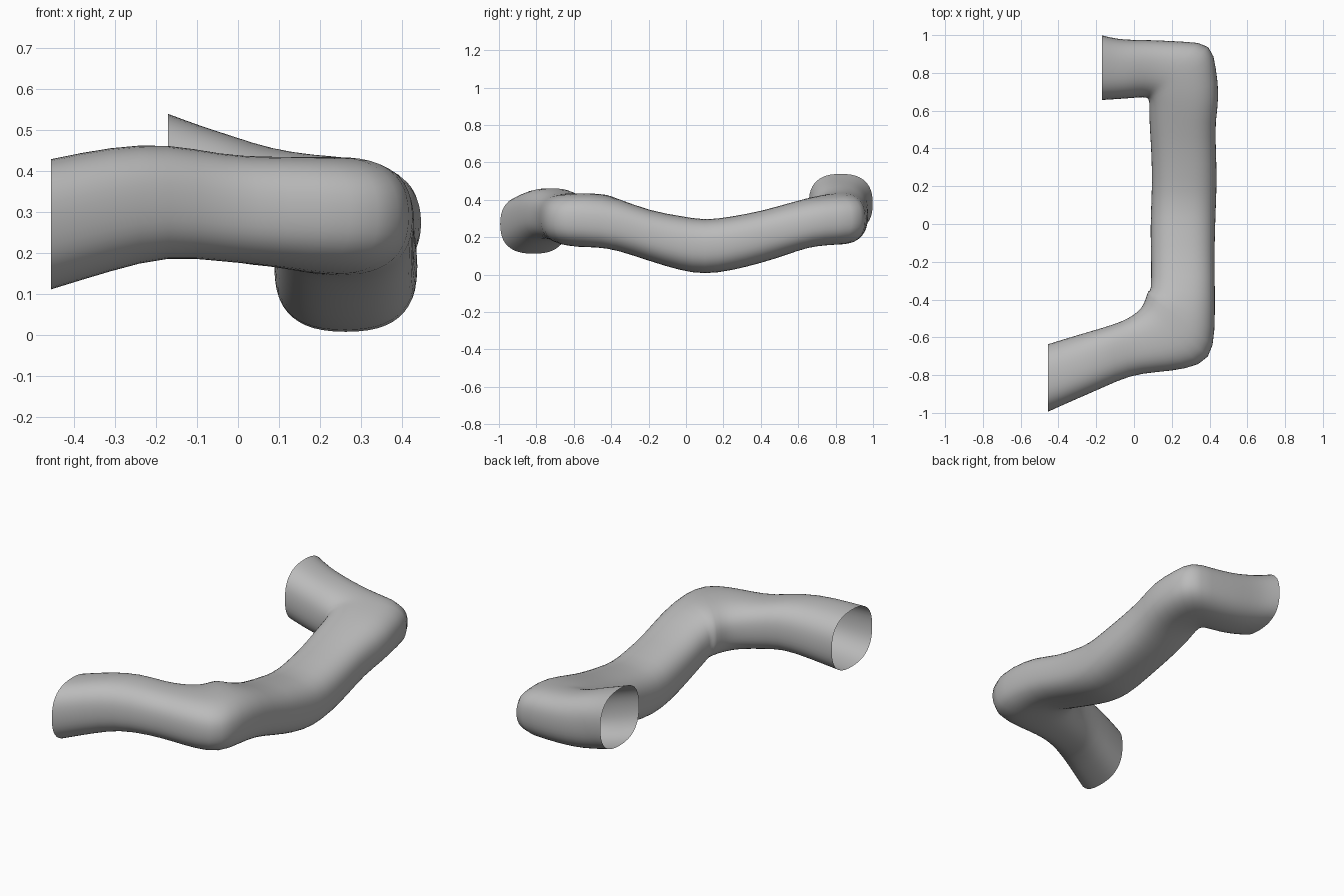
import bpy
import bmesh
import math
from mathutils import Vector

SIDES = 24
ROUNDNESS = 2.5

default_cube = bpy.data.objects.get("Cube")
if default_cube:
    bpy.data.objects.remove(default_cube, do_unlink=True)


def make_material(name, colour):
    material = bpy.data.materials.new(name)
    material.use_nodes = True
    material.diffuse_color = colour
    shader = material.node_tree.nodes["Principled BSDF"]
    shader.inputs["Base Color"].default_value = colour
    shader.inputs["Roughness"].default_value = 0.6
    return material


def rounded(value):
    """Superellipse component keeping its sign."""
    return math.copysign(abs(value) ** (2 / ROUNDNESS), value)


def section_points(outer, inner, low, high):
    """Rounded upright section spanning two plan points and two heights."""
    outer, inner = Vector(outer), Vector(inner)
    centre, half_width = (outer + inner) / 2, (outer - inner) / 2
    middle, half_height = (low + high) / 2, (high - low) / 2
    for i in range(SIDES):
        angle = math.tau * i / SIDES
        plan = centre + half_width * rounded(math.cos(angle))
        yield (plan.x, plan.y, middle + half_height * rounded(math.sin(angle)))


def build_tube(name, sections, material):
    """Loft an open-ended skin through the sections."""
    bm = bmesh.new()
    rings = [[bm.verts.new(p) for p in section_points(*s)] for s in sections]
    for ring, following in zip(rings, rings[1:]):
        for i in range(SIDES):
            j = (i + 1) % SIDES
            bm.faces.new((ring[i], ring[j], following[j], following[i]))
    bmesh.ops.recalc_face_normals(bm, faces=bm.faces)
    mesh = bpy.data.meshes.new(name)
    bm.to_mesh(mesh)
    bm.free()
    mesh.materials.append(material)
    tube = bpy.data.objects.new(name, mesh)
    bpy.context.collection.objects.link(tube)
    for polygon in mesh.polygons:
        polygon.use_smooth = True
    smoothing = tube.modifiers.new("Smoothing", "SUBSURF")
    smoothing.levels = smoothing.render_levels = 1
    return tube


# Front arm and its bend: outer plan point, inner plan point, bottom, top
front_arm = [
    ((-.455, -.995), (-.455, -.635), .11, .43),
    ((-.31, -.93), (-.31, -.59), .155, .46),
    ((-.17, -.87), (-.17, -.55), .193, .468),
    ((-.02, -.80), (-.06, -.515), .178, .44),
    ((.12, -.785), (0, -.48), .17, .435),
    ((.28, -.77), (.04, -.445), .155, .435),
    ((.41, -.72), (.06, -.40), .145, .435),
    ((.43, -.57), (.075, -.34), .145, .435),
]

# Sagging middle run: position along y, inner x, outer x, bottom, top
middle_run = [
    (-.37, .09, .43, .13, .41),
    (-.19, .09, .427, .07, .34),
    (-.03, .085, .43, .02, .315),
    (.1, .09, .435, 0, .29),
    (.24, .095, .44, .02, .31),
    (.4, .09, .435, .06, .34),
    (.54, .08, .43, .105, .38),
]

# Back bend and arm, rising towards its open end
back_arm = [
    ((.455, .68), (.08, .62), .145, .41),
    ((.435, .82), (.08, .645), .155, .425),
    ((.415, .96), (.075, .66), .16, .435),
    ((.27, .965), (.065, .67), .16, .44),
    ((.12, .975), (.03, .67), .165, .455),
    ((0, .975), (-.02, .665), .175, .485),
    ((-.09, .98), (-.09, .66), .195, .51),
    ((-.17, 1), (-.17, .655), .22, .54),
]

run = [((outer, y), (inner, y), low, high)
       for y, inner, outer, low, high in middle_run]
grey = make_material("plain grey", (.5, .5, .5, 1))
build_tube("bent_pipe", front_arm + run + back_arm, grey)
